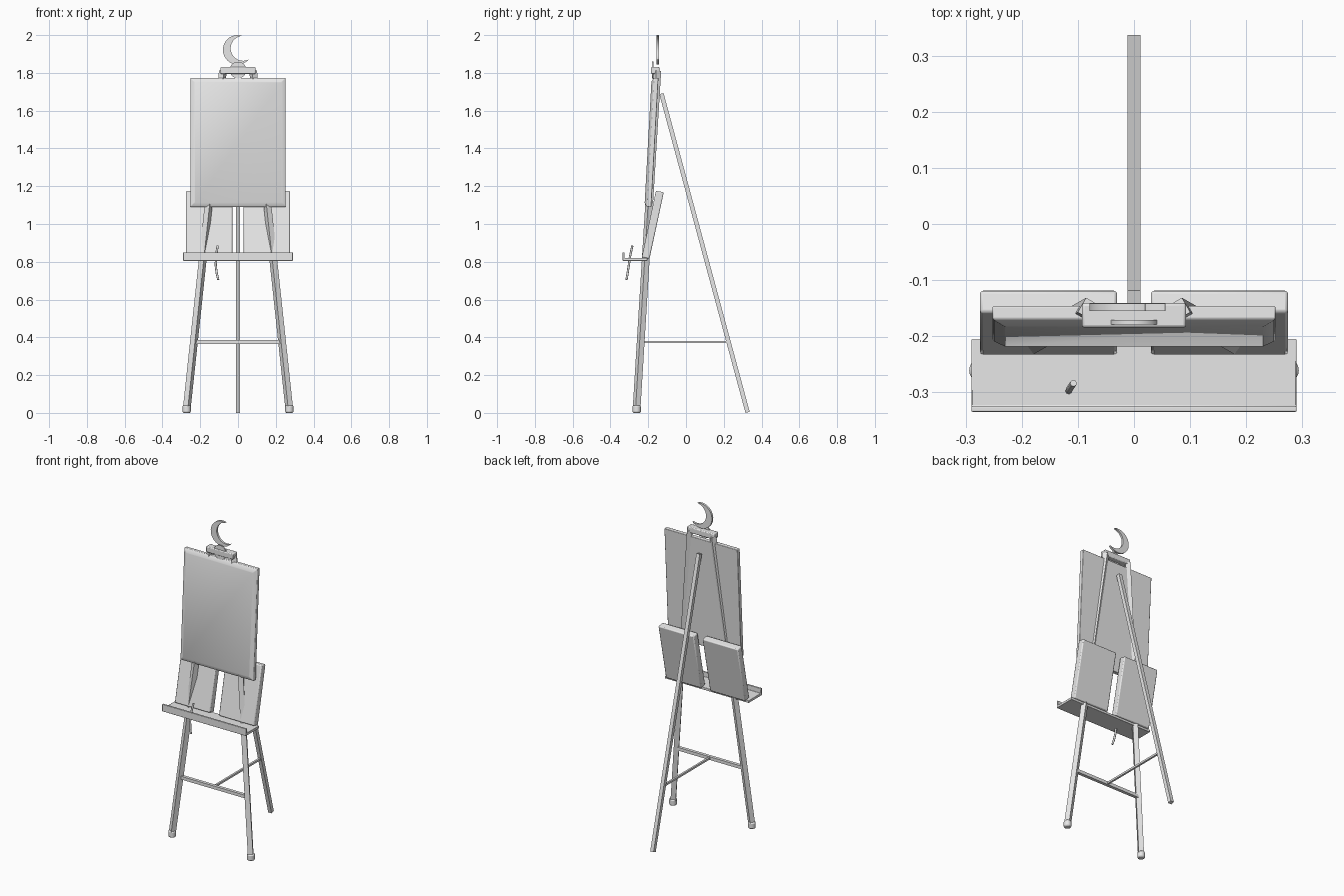
import bpy, bmesh, math
from mathutils import Vector, Matrix

if "Cube" in bpy.data.objects:
    bpy.data.objects.remove(bpy.data.objects["Cube"])

grey = bpy.data.materials.new("light_grey")
grey.diffuse_color = (0.8, 0.8, 0.8, 1)
grey.use_nodes = True
grey.node_tree.nodes["Principled BSDF"].inputs["Base Color"].default_value = grey.diffuse_color


def finish(name, bm, bevel=0.0, segments=2, smooth=True):
    bmesh.ops.recalc_face_normals(bm, faces=bm.faces)
    me = bpy.data.meshes.new(name)
    bm.to_mesh(me)
    bm.free()
    ob = bpy.data.objects.new(name, me)
    bpy.context.collection.objects.link(ob)
    me.materials.append(grey)
    if bevel:
        m = ob.modifiers.new("soft_edges", 'BEVEL')
        m.width, m.segments = bevel, segments
    if smooth:
        bpy.ops.object.select_all(action='DESELECT')
        ob.select_set(True)
        bpy.context.view_layer.objects.active = ob
        bpy.ops.object.shade_smooth_by_angle(angle=math.radians(35))
    return ob


def box(name, centre, size, tilt=0.0, bevel=0.0):
    bm = bmesh.new()
    mat = (Matrix.Translation(centre) @ Matrix.Rotation(-tilt, 4, 'X')
           @ Matrix.Diagonal((*size, 1)))
    bmesh.ops.create_cube(bm, size=1, matrix=mat)
    return finish(name, bm, bevel)


def beam(name, a, b, width, depth, twist=0.0, bevel=0.0):
    """Rectangular bar from a to b, turned about its own length."""
    a, b = Vector(a), Vector(b)
    d = b - a
    side = Vector((1, 0, 0)) if abs(d.normalized().x) < 0.9 else Vector((0, 1, 0))
    z = d.normalized()
    y = z.cross(side).normalized()
    x = y.cross(z)
    rot = Matrix((x, y, z)).transposed().to_4x4()
    mat = (Matrix.Translation((a + b) / 2) @ rot @ Matrix.Rotation(twist, 4, 'Z')
           @ Matrix.Diagonal((width, depth, d.length, 1)))
    bm = bmesh.new()
    bmesh.ops.create_cube(bm, size=1, matrix=mat)
    return finish(name, bm, bevel)


def cylinder(name, centre, radius, depth, axis='Z', bevel=0.0, sides=24):
    bm = bmesh.new()
    rot = Matrix.Rotation(math.pi / 2, 4, 'X') if axis == 'Y' else Matrix()
    bmesh.ops.create_cone(bm, cap_ends=True, segments=sides, radius1=radius,
                          radius2=radius, depth=depth,
                          matrix=Matrix.Translation(centre) @ rot)
    return finish(name, bm, bevel)


# Front legs, feet and the two leaning boards
board_tilt = math.atan2(0.075, 0.35)
for s, side in ((-1, "left"), (1, "right")):
    beam(side + "_front_leg", (s * 0.272, -0.262, 0.015), (s * 0.08, -0.152, 1.81),
         0.03, 0.03, s * math.radians(30))
    cylinder(side + "_foot", (s * 0.272, -0.261, 0.02), 0.022, 0.04, bevel=0.007)
    box(side + "_board", (s * 0.1525, -0.176, 0.996), (0.245, 0.042, 0.36),
        board_tilt, bevel=0.006)

# Rear leg and the stretchers
beam("rear_leg", (0, 0.326, 0.003), (0, -0.13, 1.69), 0.023, 0.023)
beam("cross_bar", (-0.232, -0.238, 0.375), (0.232, -0.238, 0.375), 0.02, 0.02)
beam("rear_stretcher", (0, -0.238, 0.375), (0, 0.225, 0.375), 0.012, 0.012)

# Tray with raised front lip
bm = bmesh.new()
profile = [(-0.205, 0.805), (-0.335, 0.805), (-0.335, 0.85),
           (-0.325, 0.85), (-0.325, 0.82), (-0.205, 0.82)]
face = bm.faces.new([bm.verts.new((-0.29, y, z)) for y, z in profile])
ext = bmesh.ops.extrude_face_region(bm, geom=[face])
bmesh.ops.translate(bm, vec=(0.58, 0, 0),
                    verts=[v for v in ext['geom'] if isinstance(v, bmesh.types.BMVert)])
finish("tray", bm, bevel=0.002)

# Canvas with sloped border around the raised front
bm = bmesh.new()
tilt = math.atan2(0.038, 0.685)
bmesh.ops.create_cube(bm, size=1, matrix=Matrix.Translation((0, 0.006, 0))
                      @ Matrix.Diagonal((0.505, 0.024, 0.685, 1)))
bm.normal_update()
front = [f for f in bm.faces if f.normal.y < -0.9]
bmesh.ops.inset_region(bm, faces=front, thickness=0.031, depth=0.012)
bmesh.ops.transform(bm, verts=bm.verts, matrix=Matrix.Translation((0, -0.183, 1.432))
                    @ Matrix.Rotation(-tilt, 4, 'X'))
finish("canvas", bm, bevel=0.003)

# Top clamp with a round ornament
box("top_clamp", (0, -0.163, 1.813), (0.186, 0.044, 0.036), bevel=0.005)
cylinder("clamp_disc", (0, -0.175, 1.815), 0.044, 0.008, axis='Y', sides=32)

# Crescent finial
n = 24
outline = []
for cx, cz, r, a0, a1 in ((-0.002, 1.922, 0.078, 74, 318),
                          (0.027, 1.930, 0.066, 295, 96)):
    for i in range(n + 1):
        t = math.radians(a0 + (a1 - a0) * i / n)
        outline.append((cx + r * math.cos(t), cz + r * math.sin(t)))
bm = bmesh.new()
outer, inner = outline[:n + 1], outline[:n:-1]
rows = [[bm.verts.new((x, y, z)) for x, z in line]
        for line, y in ((outer, -0.155), (inner, -0.155), (inner, -0.142), (outer, -0.142))]
for k in range(4):
    p, q = rows[k], rows[(k + 1) % 4]
    for i in range(n):
        bm.faces.new((p[i], p[i + 1], q[i + 1], q[i]))
for i in (0, n):
    bm.faces.new([row[i] for row in rows])
finish("crescent", bm)

# Thin bent brush standing through the tray
cu = bpy.data.curves.new("brush", 'CURVE')
cu.dimensions = '3D'
cu.bevel_depth = 0.006
cu.bevel_resolution = 2
cu.use_fill_caps = True
sp = cu.splines.new('POLY')
pts = [(-0.108, -0.284, 0.885), (-0.116, -0.296, 0.83), (-0.118, -0.303, 0.78),
       (-0.112, -0.310, 0.735), (-0.104, -0.315, 0.705)]
sp.points.add(len(pts) - 1)
for p, co in zip(sp.points, pts):
    p.co = (*co, 1)
brush = bpy.data.objects.new("brush", cu)
cu.materials.append(grey)
bpy.context.collection.objects.link(brush)
